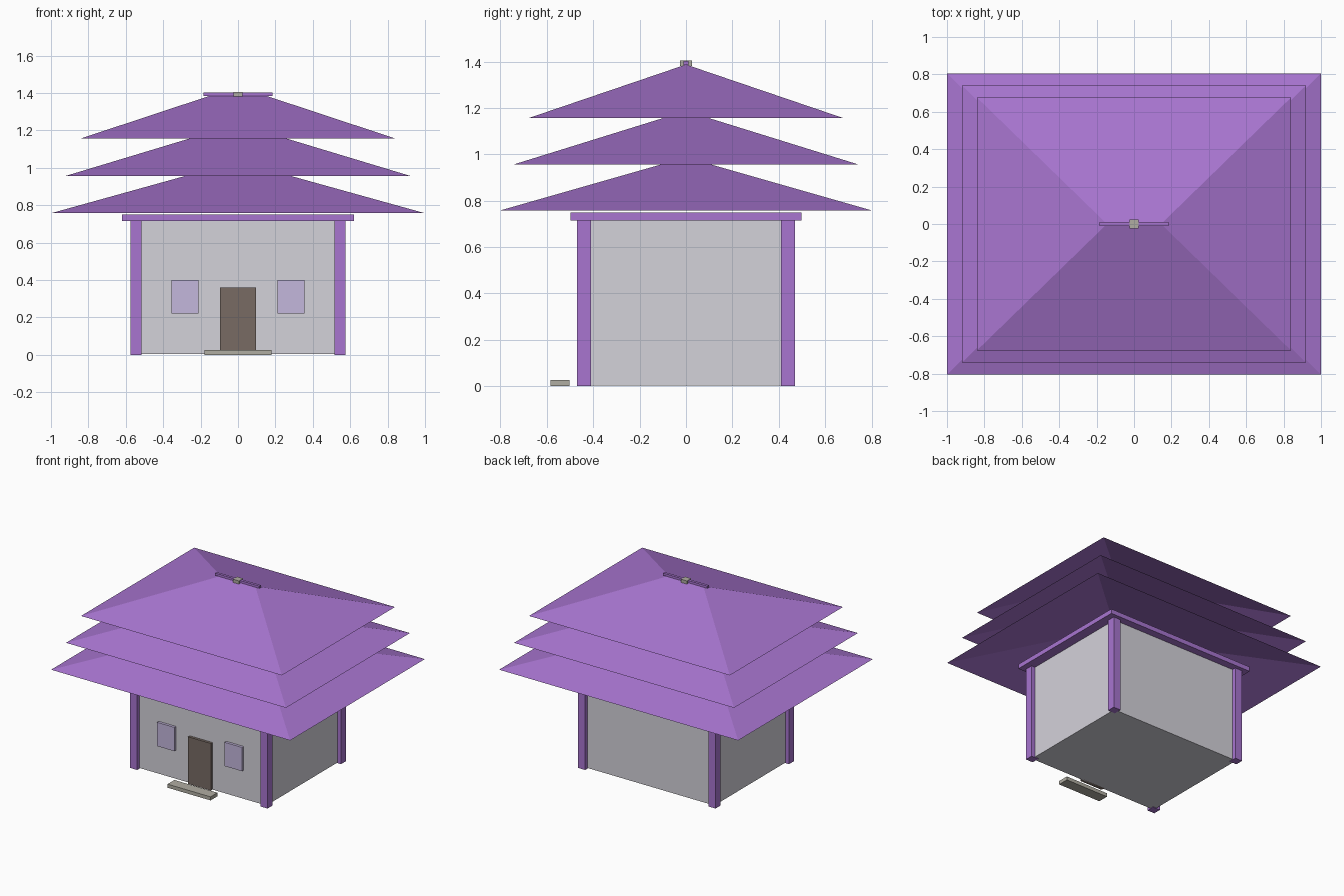
import bpy
import bmesh

cube = bpy.data.objects.get("Cube")
if cube:
    bpy.data.objects.remove(cube, do_unlink=True)


def linear(c):
    return c / 12.92 if c <= 0.04045 else ((c + 0.055) / 1.055) ** 2.4


def material(name, r, g, b):
    colour = [linear(v / 255) for v in (r, g, b)] + [1]
    mat = bpy.data.materials.new(name)
    mat.use_nodes = True
    mat.diffuse_color = colour
    mat.node_tree.nodes["Principled BSDF"].inputs["Base Color"].default_value = colour
    return mat


purple = material("purple", 168, 117, 208)
plaster = material("pale plaster", 212, 210, 218)
glass = material("lavender glass", 196, 183, 220)
wood = material("brown wood", 120, 107, 100)
stone = material("grey stone", 176, 173, 162)


def add_object(name, bm, mat):
    bmesh.ops.recalc_face_normals(bm, faces=bm.faces)
    mesh = bpy.data.meshes.new(name)
    bm.to_mesh(mesh)
    bm.free()
    mesh.materials.append(mat)
    obj = bpy.data.objects.new(name, mesh)
    bpy.context.collection.objects.link(obj)
    return obj


def box(name, mat, x, y, z):
    """Box spanning the (low, high) pairs x, y and z."""
    bm = bmesh.new()
    bmesh.ops.create_cube(bm, size=1)
    for v in bm.verts:
        v.co = [sum(s) / 2 + c * (s[1] - s[0]) for c, s in zip(v.co, (x, y, z))]
    return add_object(name, bm, mat)


def hip_roof(name, half_x, half_y, ridge, base, height):
    """Hollow hipped roof, open underneath."""
    bm = bmesh.new()
    a, b, c, d = [bm.verts.new((sx * half_x, sy * half_y, base))
                  for sx, sy in ((-1, -1), (1, -1), (1, 1), (-1, 1))]
    left = bm.verts.new((ridge, 0, base + height))
    right = bm.verts.new((-ridge, 0, base + height))
    for face in ((a, b, left, right), (b, c, left), (c, d, right, left), (d, a, right)):
        bm.faces.new(face)
    obj = add_object(name, bm, purple)
    # Make sure the open shell faces outward
    if obj.data.polygons[0].normal.z < 0:
        obj.data.flip_normals()
    return obj


# House body and the plate under the eaves
box("walls", plaster, (-.545, .545), (-.44, .44), (.004, .72))
box("top_beam", purple, (-.62, .62), (-.497, .497), (.715, .75))

# Corner posts
for side, sx in (("left", 1), ("right", -1)):
    for end, sy in (("front", -1), ("back", 1)):
        px, py = sx * .545, sy * .439
        box(f"{end}_{side}_post", purple, (px - .03, px + .03),
            (py - .03, py + .03), (0, .715))
    # Windows either side of the door
    wx = sx * .283
    box(f"{side}_window", glass, (wx - .073, wx + .073), (-.46, -.43), (.22, .4))

# Door and step
box("door", wood, (-.095, .095), (-.46, -.43), (.004, .36))
box("door_step", stone, (-.18, .18), (-.585, -.503), (0, .027))

# Three stacked roofs, each smaller than the one below
for i, tier in enumerate(("lower", "middle", "upper")):
    scale = 1 - .08 * i
    hip_roof(f"{tier}_roof", scale, .805 * scale, .172 * scale, .757 + .2 * i, .23)

# Ridge bar and its centre block
box("ridge_bar", purple, (-.185, .185), (-.01, .01), (1.385, 1.402))
box("ridge_block", stone, (-.025, .025), (-.025, .025), (1.38, 1.404))
